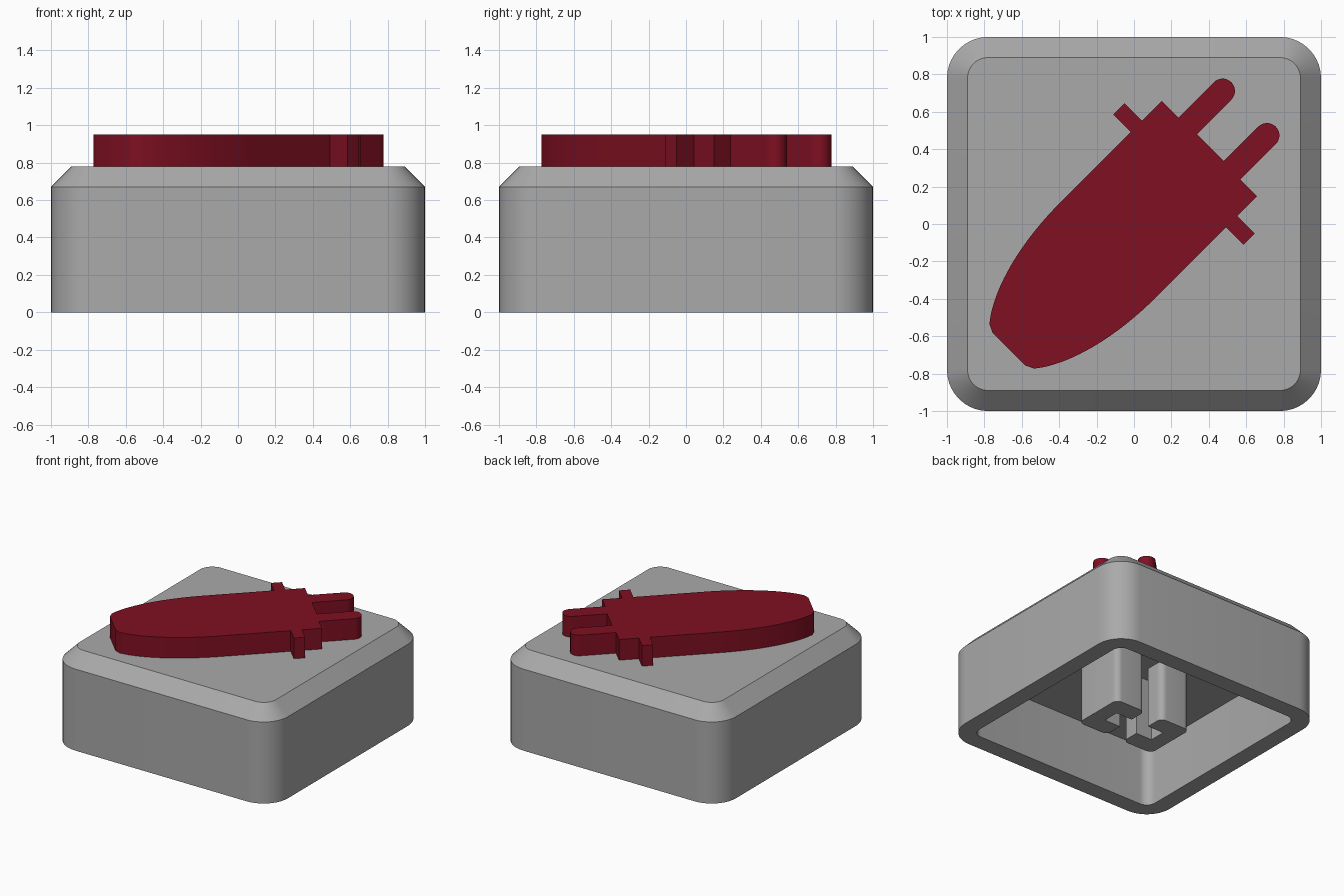
import bpy, bmesh, math
from mathutils import Matrix

if "Cube" in bpy.data.objects:
    bpy.data.objects.remove(bpy.data.objects["Cube"])


def material(name, rgb):
    m = bpy.data.materials.new(name)
    m.diffuse_color = (*rgb, 1)
    m.use_nodes = True
    m.node_tree.nodes["Principled BSDF"].inputs["Base Color"].default_value = m.diffuse_color
    return m


GREY = material("grey plastic", (0.40, 0.40, 0.40))
RED = material("dark red", (0.215, 0.005, 0.016))


def finish(name, bm, mat):
    bmesh.ops.recalc_face_normals(bm, faces=bm.faces)
    mesh = bpy.data.meshes.new(name)
    bm.to_mesh(mesh)
    bm.free()
    mesh.materials.append(mat)
    ob = bpy.data.objects.new(name, mesh)
    bpy.context.collection.objects.link(ob)
    bpy.ops.object.select_all(action='DESELECT')
    ob.select_set(True)
    bpy.context.view_layer.objects.active = ob
    bpy.ops.object.shade_smooth_by_angle(angle=math.radians(30))
    return ob


def arc(cx, cy, r, a0, a1, n=8):
    """Points on an arc, angles in degrees."""
    return [(cx + r * math.cos(math.radians(a0 + (a1 - a0) * i / n)),
             cy + r * math.sin(math.radians(a0 + (a1 - a0) * i / n))) for i in range(n + 1)]


def rounded_square(half, r):
    c = half - r
    pts = []
    for k, (sx, sy) in enumerate([(1, 1), (-1, 1), (-1, -1), (1, -1)]):
        pts += arc(sx * c, sy * c, r, 90 * k, 90 * k + 90, 10)
    return pts


def extrude(name, pts, z0, z1, mat, matrix=Matrix()):
    bm = bmesh.new()
    low = [bm.verts.new((x, y, z0)) for x, y in pts]
    high = [bm.verts.new((x, y, z1)) for x, y in pts]
    n = len(pts)
    bm.faces.new(low)
    bm.faces.new(high)
    for i in range(n):
        j = (i + 1) % n
        bm.faces.new((low[i], low[j], high[j], high[i]))
    bm.transform(matrix)
    return finish(name, bm, mat)


# Hollow cap: ceiling, inner wall, rim, outer wall, chamfer, top
bm = bmesh.new()
rings = []
for half, r, z in [(0.86, 0.08, 0.50), (0.86, 0.08, 0), (1, 0.22, 0),
                   (1, 0.22, 0.67), (0.89, 0.11, 0.78)]:
    rings.append([bm.verts.new((x, y, z)) for x, y in rounded_square(half, r)])
for a, b in zip(rings, rings[1:]):
    for i in range(len(a)):
        j = (i + 1) % len(a)
        bm.faces.new((a[i], a[j], b[j], b[i]))
bm.faces.new(rings[0])
bm.faces.new(rings[-1])
finish("cap_shell", bm, GREY)

# Stem: two C-shaped halves leaving a cross-shaped socket
x0, x1, yh, r = 0.08, 0.355, 0.222, 0.05
half_stem = (arc(x1 - r, yh - r, r, 0, 90) + arc(x0 + r, yh - r, r, 90, 180)
             + [(x0, 0.068), (0.228, 0.068), (0.228, -0.068), (x0, -0.068)]
             + arc(x0 + r, r - yh, r, 180, 270) + arc(x1 - r, r - yh, r, 270, 360))
for side, turn in (("right", 0), ("left", math.pi)):
    extrude("stem_" + side, half_stem, 0, 0.51, GREY, Matrix.Rotation(turn, 4, 'Z'))

# Raised emblem: one half of the outline from tail to nose, then mirrored
side = [(0.578, 0.102)]
side += arc(0.838, 0.168, 0.066, -90, 90, 14)                    # tail prong
side += [(0.57, 0.234), (0.57, 0.36), (0.42, 0.36), (0.42, 0.493),
         (0.335, 0.493), (0.335, 0.36)]                           # step and fin
for i in range(21):                                              # curved nose
    t = i / 20 * math.asin(0.725 / 0.82)
    side.append((-0.2 - 0.82 * math.sin(t), 0.36 * math.cos(t)))
side.append((-0.947, 0.121))
outline = side + [(u, -v) for u, v in reversed(side)]
extrude("emblem", outline, 0.775, 0.95, RED, Matrix.Rotation(math.radians(45), 4, 'Z'))
